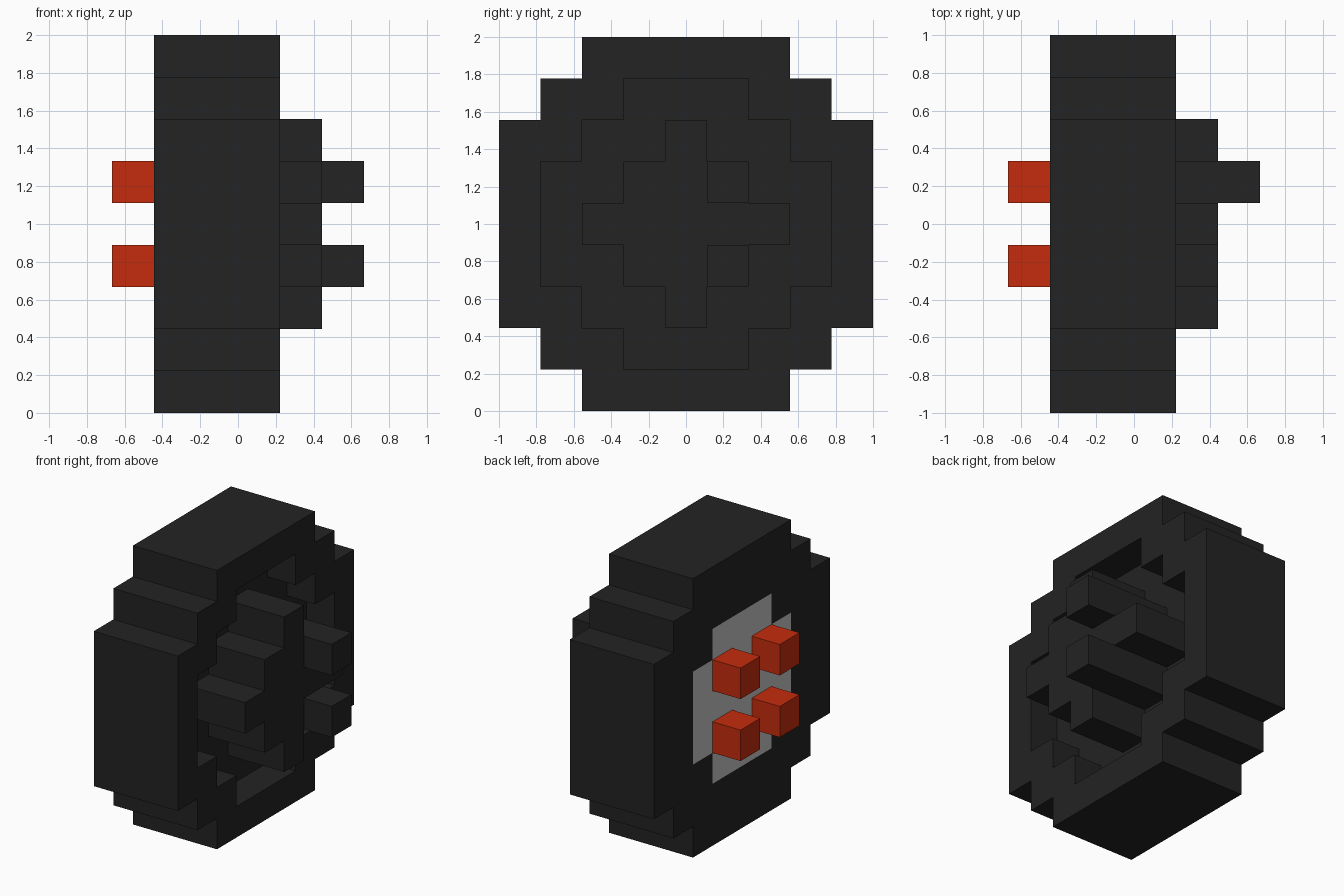
import bpy
import bmesh
from mathutils import Vector

cube = bpy.data.objects.get("Cube")
if cube:
    bpy.data.objects.remove(cube, do_unlink=True)

U = 2 / 9                                   # size of one block
ORIGIN = Vector((-3 * U, -1, 0))            # corner of the block grid


def make_material(name, rgb):
    mat = bpy.data.materials.new(name)
    mat.use_nodes = True
    colour = (*rgb, 1)
    mat.diffuse_color = colour
    mat.node_tree.nodes["Principled BSDF"].inputs["Base Color"].default_value = colour
    return mat


RUBBER = make_material("black rubber", (0.0168, 0.0168, 0.0168))
METAL = make_material("light grey metal", (0.56, 0.56, 0.56))
RED = make_material("red paint", (0.56, 0.025, 0.004))


def stepped_disc(widths):
    """Cells (y, z) of a blocky disc centred on the grid, one width per row."""
    low = 4 - len(widths) // 2
    return {(y, low + i) for i, w in enumerate(widths)
            for y in range(4 - w // 2, 5 + w // 2)}


def layers(cells, start, stop):
    return {(x, y, z) for x in range(start, stop) for y, z in cells}


def block_skin(name, blocks, materials, rule=None):
    """Build the outer skin of a set of unit blocks."""
    bm = bmesh.new()
    for block in sorted(blocks):
        for axis in range(3):
            for side in (-1, 1):
                step = Vector((0, 0, 0))
                step[axis] = side
                centre = Vector(block)
                if tuple(int(c) for c in centre + step) in blocks:
                    continue
                a, b = Vector((0, 0, 0)), Vector((0, 0, 0))
                a[(axis + 1) % 3] = b[(axis + 2) % 3] = 0.5
                mid = centre + Vector((0.5, 0.5, 0.5)) + step / 2
                ring = [mid - a - b, mid + a - b, mid + a + b, mid - a + b]
                if side < 0:
                    ring.reverse()
                face = bm.faces.new([bm.verts.new(p * U + ORIGIN) for p in ring])
                if rule:
                    face.material_index = rule(block, step)
    bmesh.ops.remove_doubles(bm, verts=bm.verts, dist=0.001)
    mesh = bpy.data.meshes.new(name)
    bm.to_mesh(mesh)
    bm.free()
    for mat in materials:
        mesh.materials.append(mat)
    obj = bpy.data.objects.new(name, mesh)
    bpy.context.collection.objects.link(obj)
    return obj


outline = stepped_disc([5, 7, 9, 9, 9, 9, 9, 7, 5])
recess = stepped_disc([3, 5, 7, 7, 7, 5, 3])
plate = stepped_disc([3, 5, 5, 5, 3])
hub = stepped_disc([1, 3, 5, 3, 1])

# Tyre with a recessed outer face and a grey plate on the inner face
block_skin("tyre", layers(outline, 1, 3) | layers(outline - recess, 3, 4),
           [RUBBER, METAL],
           lambda block, step: int(step.x < 0 and block[0] == 1 and block[1:] in plate))

# Hub rising out of the recess
block_skin("hub", layers(hub, 3, 5), [RUBBER])

# Two studs on the hub
for label, z in (("lower", 3), ("upper", 5)):
    block_skin(f"{label}_hub_stud", {(5, 5, z)}, [RUBBER])

# Four red mounting lugs on the plate
for level, z in (("lower", 3), ("upper", 5)):
    for end, y in (("front", 3), ("back", 5)):
        block_skin(f"{level}_{end}_lug", {(0, y, z)}, [RED])
